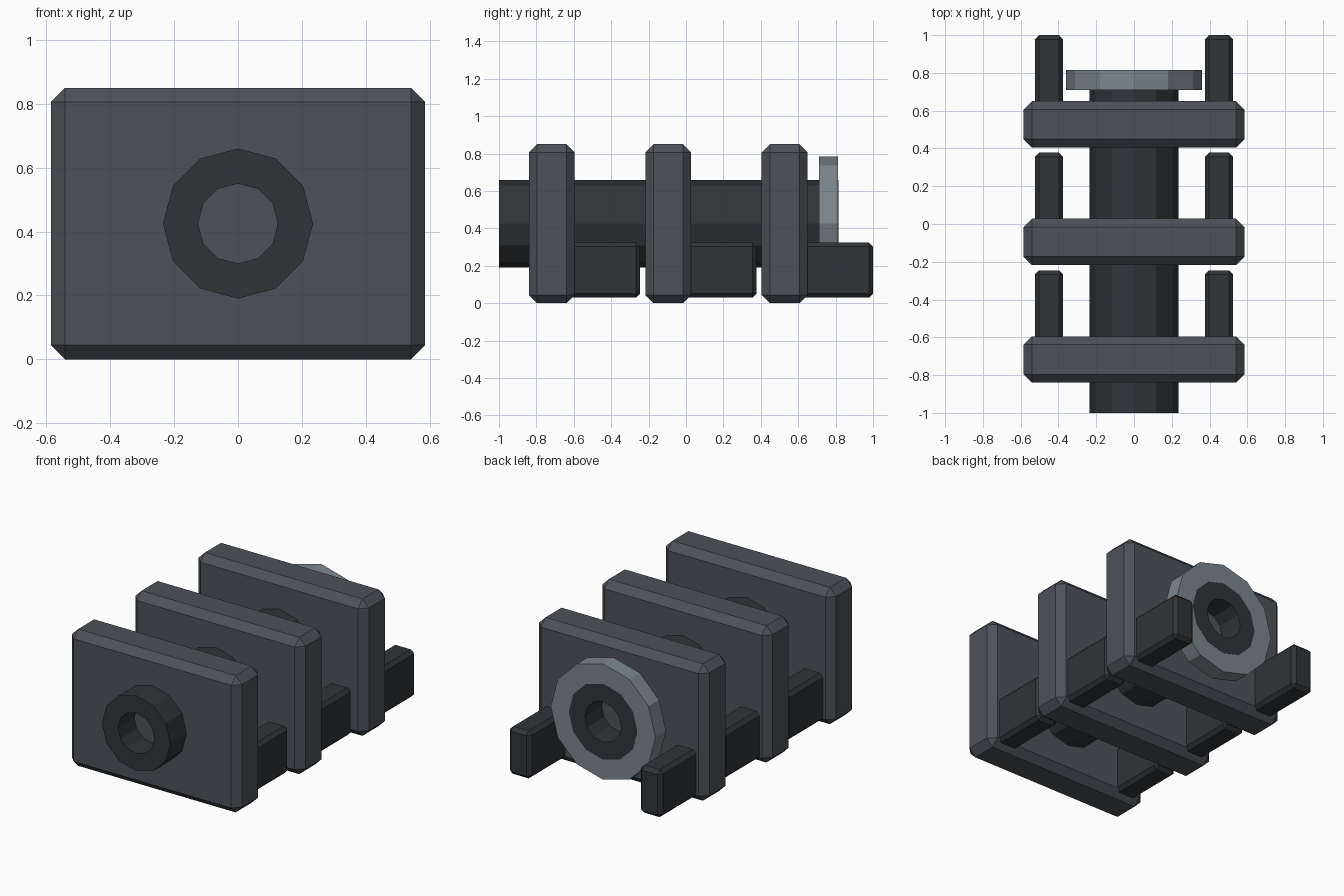
import bpy, bmesh
from math import cos, sin, pi

if "Cube" in bpy.data.objects:
    bpy.data.objects.remove(bpy.data.objects["Cube"])


def material(name, rgb):
    m = bpy.data.materials.new(name)
    m.diffuse_color = (*rgb, 1)
    m.use_nodes = True
    m.node_tree.nodes["Principled BSDF"].inputs["Base Color"].default_value = m.diffuse_color
    return m


PLATE = material("plate_grey", (0.075, 0.085, 0.1))
DARK = material("dark_grey", (0.03, 0.035, 0.04))
STEEL = material("steel_grey", (0.2, 0.24, 0.27))


def finish(bm, name, mat):
    bmesh.ops.recalc_face_normals(bm, faces=bm.faces)
    mesh = bpy.data.meshes.new(name)
    bm.to_mesh(mesh)
    bm.free()
    mesh.materials.append(mat)
    ob = bpy.data.objects.new(name, mesh)
    bpy.context.collection.objects.link(ob)
    return ob


def box(name, lo, hi, chamfer, mat):
    bm = bmesh.new()
    bmesh.ops.create_cube(bm, size=1)
    for v in bm.verts:
        v.co = [(a + b) / 2 + c * (b - a) for a, b, c in zip(lo, hi, v.co)]
    bmesh.ops.bevel(bm, geom=bm.edges[:], offset=chamfer, segments=1,
                    affect='EDGES')
    return finish(bm, name, mat)


def tube(name, r_out, r_in, y0, y1, mat, sides=12, z=0.425):
    bm = bmesh.new()
    section = [(r_out, y0), (r_out, y1), (r_in, y1), (r_in, y0)]
    rings = [[bm.verts.new((r * cos(2 * pi * i / sides), y,
                            z + r * sin(2 * pi * i / sides)))
              for i in range(sides)] for r, y in section]
    for k in range(4):
        a, b = rings[k], rings[(k + 1) % 4]
        for i in range(sides):
            j = (i + 1) % sides
            bm.faces.new((a[i], a[j], b[j], b[i]))
    return finish(bm, name, mat)


# Three plates, each with a pair of rear bars
for n, y in enumerate((-0.84, -0.217, 0.405)):
    box(f"plate_{n + 1}", (-0.585, y, 0), (0.585, y + 0.245, 0.85), 0.044, PLATE)
    for side, x in (("left", -0.45), ("right", 0.45)):
        box(f"bar_{side}_{n + 1}", (x - 0.075, y + 0.15, 0.03),
            (x + 0.075, y + 0.595, 0.325), 0.022, DARK)

# Central hollow shaft running through the plates
tube("central_tube", 0.235, 0.125, -1.0, 0.815, DARK)

# Collar around the rear end of the shaft
tube("rear_collar", 0.36, 0.23, 0.71, 0.814, STEEL)
